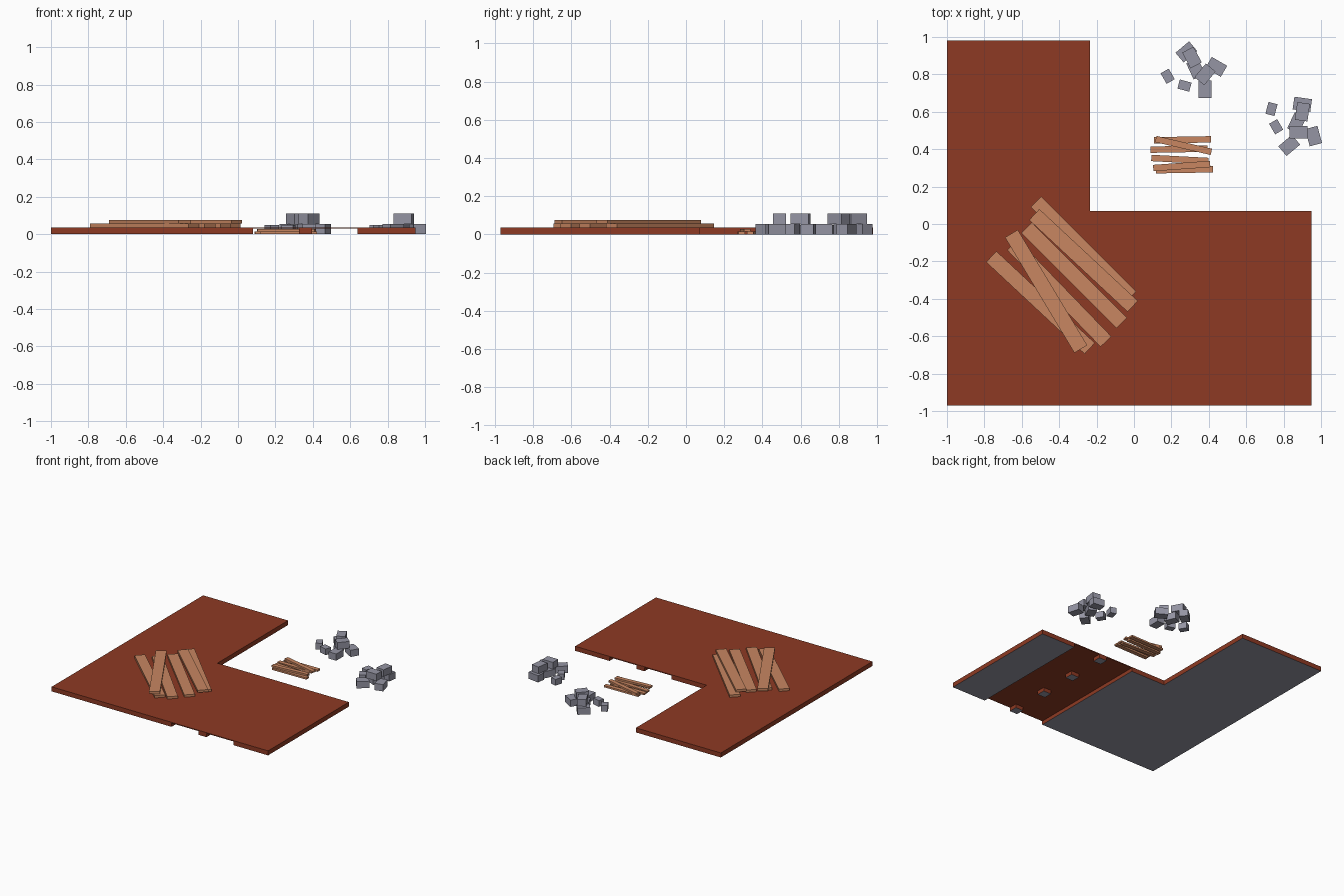
import bpy, bmesh
from math import radians
from mathutils import Matrix, Vector

cube = bpy.data.objects.get("Cube")
if cube:
    bpy.data.objects.remove(cube, do_unlink=True)


def make_material(name, red, green, blue):
    material = bpy.data.materials.new(name)
    material.use_nodes = True
    colour = (red, green, blue, 1)
    material.diffuse_color = colour
    material.node_tree.nodes["Principled BSDF"].inputs["Base Color"].default_value = colour
    return material


brick = make_material("brick_brown", .27, .042, .017)
stone = make_material("stone_grey", .3, .3, .37)
timber = make_material("light_timber", .58, .24, .12)


def finish(name, bm, materials):
    bmesh.ops.recalc_face_normals(bm, faces=bm.faces)
    mesh = bpy.data.meshes.new(name)
    bm.to_mesh(mesh)
    bm.free()
    for material in materials:
        mesh.materials.append(material)
    part = bpy.data.objects.new(name, mesh)
    bpy.context.collection.objects.link(part)
    return part


def slab(name, outline, bottom, top, grey_underside):
    """Extrude a flat outline; the underside may be stone."""
    bm = bmesh.new()
    face = bm.faces.new([bm.verts.new((x, y, bottom)) for x, y in outline])
    raised = bmesh.ops.extrude_face_region(bm, geom=[face], use_keep_orig=True)
    verts = [item for item in raised["geom"] if isinstance(item, bmesh.types.BMVert)]
    bmesh.ops.translate(bm, verts=verts, vec=(0, 0, top - bottom))
    bmesh.ops.recalc_face_normals(bm, faces=bm.faces)
    if grey_underside:
        for face in bm.faces:
            if face.normal.z < -.5:
                face.material_index = 1
    return finish(name, bm, [brick, stone])


def rectangle(left, right, front, back):
    return [(left, front), (right, front), (right, back), (left, back)]


def box(name, place, angle, size, bottom, material):
    """Box resting at the given height, turned about the vertical."""
    bm = bmesh.new()
    centre = Vector((place[0], place[1], bottom + size[2] / 2))
    matrix = (Matrix.Translation(centre) @ Matrix.Rotation(radians(angle), 4, "Z")
              @ Matrix.Diagonal((*size, 1)))
    bmesh.ops.create_cube(bm, size=1, matrix=matrix)
    return finish(name, bm, [material])


# L-shaped floor: a thin deck over two solid bases, with a channel between
LEFT, RIGHT, FRONT, BACK = -1, .95, -.97, .98
INNER_X, INNER_Y = -.235, .07
CHANNEL_LEFT, CHANNEL_RIGHT = .08, .64
DECK_BOTTOM, DECK_TOP = .03, .037


def l_outline(right):
    return [(LEFT, FRONT), (right, FRONT), (right, INNER_Y),
            (INNER_X, INNER_Y), (INNER_X, BACK), (LEFT, BACK)]


slab("floor_deck", l_outline(RIGHT), DECK_BOTTOM, DECK_TOP, False)
slab("left_floor_base", l_outline(CHANNEL_LEFT), 0, DECK_BOTTOM, True)
slab("right_floor_base", rectangle(CHANNEL_RIGHT, RIGHT, FRONT, INNER_Y),
     0, DECK_BOTTOM, True)

# Row of short posts holding up the deck over the channel
POST = .07
for i in range(4):
    front = FRONT + i * (INNER_Y - FRONT - POST) / 3
    slab(f"channel_post_{i}", rectangle(.325, .325 + POST, front, front + POST),
         0, DECK_BOTTOM, True)


def stack(name, size, floor, layers, material):
    """Layers of turned boxes, each entry being x, y and angle."""
    for level, layer in enumerate(layers):
        for i, (x, y, angle) in enumerate(layer):
            box(f"{name}_{level}_{i}", (x, y), angle, size,
                floor + level * size[2], material)


# Long planks lying on the floor
stack("long_plank", (.72, .08, .019), DECK_TOP, [
    [(-.27, -.135, -45), (-.32, -.275, -45), (-.4, -.37, -46), (-.5, -.42, -43)],
    [(-.27, -.195, -43), (-.47, -.36, -59)],
], timber)

# Short planks on the ground
stack("short_plank", (.305, .034, .014), 0, [
    [(.26, .45, 1), (.24, .4, 1), (.245, .345, -3), (.27, .29, 1)],
    [(.265, .42, -13), (.255, .31, 4)],
], timber)

# Two heaps of stone blocks with small chips beside them
BLOCK = (.068, .095, .055)
CHIP = (.05, .065, .05)
stack("back_block", BLOCK, 0, [
    [(.38, .72, 0), (.44, .84, 60), (.28, .92, -50), (.33, .83, 25)],
    [(.31, .89, 28), (.38, .8, -40)],
], stone)
stack("side_block", BLOCK, 0, [
    [(.83, .42, -50), (.9, .64, 82), (.87, .54, -25), (.96, .47, 15)],
    [(.9, .6, -8), (.88, .49, 90)],
], stone)
stack("stone_chip", CHIP, 0, [
    [(.18, .79, 30), (.27, .74, 75), (.735, .615, -15), (.76, .52, 30)],
], stone)
